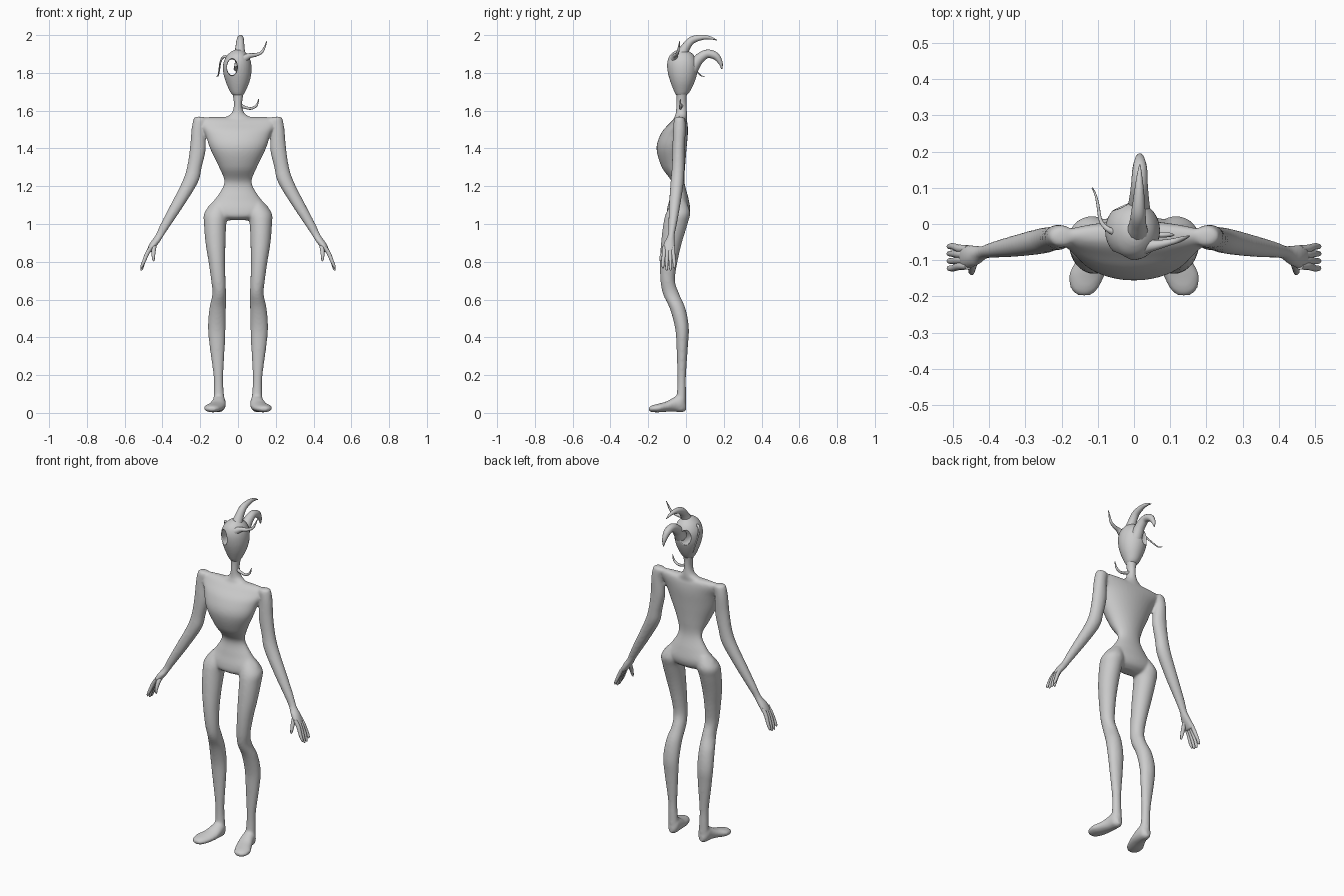
import bpy, bmesh, math
from mathutils import Vector


def smooth_rows(rows, steps=5):
    """Catmull-Rom resampling of the section rows."""
    out, n = [], len(rows)
    for i in range(n - 1):
        p = [rows[max(i - 1, 0)], rows[i], rows[i + 1], rows[min(i + 2, n - 1)]]
        for k in range(steps):
            t = k / steps
            out.append([0.5 * (2 * b + (c - a) * t + (2 * a - 5 * b + 4 * c - d) * t * t
                               + (3 * b - a - 3 * c + d) * t ** 3) for a, b, c, d in zip(*p)])
    return out + [list(rows[-1])]


def loft(bm, rows, side=1, along_y=False, seg=28):
    """Rows: (z, x min, x max, y min, y max), or (y, x min, x max, z min, z max)."""
    rings = []
    for s, x0, x1, v0, v1 in smooth_rows(rows):
        ring = []
        for k in range(seg):
            a = math.tau * k / seg
            x = side * ((x0 + x1) / 2 + (x1 - x0) / 2 * math.cos(a))
            v = (v0 + v1) / 2 + (v1 - v0) / 2 * math.sin(a)
            ring.append(bm.verts.new((x, s, v) if along_y else (x, v, s)))
        rings.append(ring)
    faces = [bm.faces.new(rings[0]), bm.faces.new(rings[-1])]
    for r, q in zip(rings, rings[1:]):
        for k in range(seg):
            j = (k + 1) % seg
            faces.append(bm.faces.new((r[k], r[j], q[j], q[k])))
    bmesh.ops.recalc_face_normals(bm, faces=faces)


def finish(bm, name, voxel=None, smooth=6):
    me = bpy.data.meshes.new(name)
    bm.to_mesh(me)
    bm.free()
    me.polygons.foreach_set("use_smooth", [True] * len(me.polygons))
    ob = bpy.data.objects.new(name, me)
    bpy.context.collection.objects.link(ob)
    if voxel:
        r = ob.modifiers.new("fuse", 'REMESH')
        r.mode, r.voxel_size, r.use_smooth_shade = 'VOXEL', voxel, True
        s = ob.modifiers.new("soften", 'SMOOTH')
        s.factor, s.iterations = 0.5, smooth
    return ob


def tube(name, pts, side=1):
    """Tapered tube through (x, y, z, radius) points."""
    cu = bpy.data.curves.new(name, 'CURVE')
    cu.dimensions, cu.bevel_depth, cu.bevel_resolution = '3D', 1.0, 4
    cu.use_fill_caps = True
    rows = smooth_rows(pts, 8)
    sp = cu.splines.new('POLY')
    sp.points.add(len(rows) - 1)
    for p, (x, y, z, r) in zip(sp.points, rows):
        p.co, p.radius = (side * x, y, z, 1), max(r, 0.001)
    sp.use_smooth = True
    ob = bpy.data.objects.new(name, cu)
    bpy.context.collection.objects.link(ob)


# Body: torso, neck, arms, legs and feet fused into one skin
torso = [(1.02, -.06, .06, -.07, -.02), (1.04, -.13, .13, -.10, .01), (1.08, -.165, .165, -.10, .022),
         (1.14, -.115, .115, -.085, .012), (1.22, -.073, .073, -.075, -.008), (1.3, -.10, .10, -.128, -.005),
         (1.4, -.148, .148, -.156, .003), (1.48, -.175, .175, -.132, .01), (1.53, -.205, .205, -.09, .008),
         (1.555, -.21, .21, -.065, 0), (1.566, -.17, .17, -.045, -.015)]
neck = [(1.5, -.10, .10, -.08, .0), (1.555, -.08, .08, -.065, .005), (1.585, -.036, .036, -.055, .006),
        (1.63, -.022, .022, -.052, .003), (1.68, -.028, .028, -.05, .005), (1.74, -.04, .04, -.06, .02)]
arm = [(1.568, .19, .225, -.05, -.02), (1.555, .165, .236, -.063, -.005), (1.5, .175, .246, -.068, -.002),
       (1.4, .17, .255, -.072, -.006), (1.3, .192, .27, -.075, -.008), (1.22, .212, .297, -.082, -.012),
       (1.1, .285, .358, -.09, -.03), (1.0, .352, .41, -.093, -.048), (.94, .392, .438, -.097, -.06),
       (.90, .418, .466, -.118, -.058), (.865, .446, .482, -.124, -.056), (.85, .458, .484, -.12, -.06)]
leg = [(1.12, .06, .13, -.07, .0), (1.06, .052, .178, -.105, .022), (1.0, .062, .18, -.12, .008),
       (.9, .066, .172, -.132, -.022), (.8, .068, .156, -.138, -.045), (.7, .066, .142, -.135, -.058),
       (.63, .063, .136, -.122, -.036), (.55, .064, .152, -.085, -.002), (.45, .066, .159, -.058, .015),
       (.35, .07, .15, -.05, .01), (.2, .078, .13, -.046, 0), (.12, .076, .128, -.047, .0),
       (.05, .07, .13, -.055, 0), (.015, .072, .128, -.05, -.005)]
foot = [(.0, .085, .115, .012, .05), (-.02, .068, .132, .003, .10), (-.06, .064, .142, .006, .085),
        (-.10, .068, .16, .006, .062), (-.14, .08, .18, .003, .05), (-.18, .10, .174, .004, .04),
        (-.197, .12, .155, .012, .03)]
bm = bmesh.new()
loft(bm, torso, seg=40)
loft(bm, neck)
for s in (1, -1):
    loft(bm, arm, s)
    loft(bm, leg, s)
    loft(bm, foot, s, along_y=True)
finish(bm, "body", 0.007)

# Head with an eye hole running right through it
head = [(1.68, -.026, .026, -.05, .0), (1.70, -.042, .038, -.062, .02), (1.75, -.064, .06, -.082, .045),
        (1.8, -.078, .071, -.096, .06), (1.85, -.078, .07, -.1, .062), (1.89, -.06, .056, -.088, .045),
        (1.915, -.032, .032, -.06, .015), (1.925, -.008, .008, -.03, -.015)]
bm = bmesh.new()
loft(bm, head)
skull = finish(bm, "head", 0.006, 3)
bm = bmesh.new()
loft(bm, [(-.15, -.062, 0, 1.778, 1.885), (-.08, -.059, -.004, 1.785, 1.875),
          (0, -.058, -.005, 1.788, 1.872), (.12, -.06, .0, 1.785, 1.875)], along_y=True)
cutter = finish(bm, "eye_cutter")
cutter.hide_render = True
cutter.hide_set(True)
cut = skull.modifiers.new("eye_hole", 'BOOLEAN')
cut.operation, cut.object, cut.solver = 'DIFFERENCE', cutter, 'EXACT'

# Horns curling backwards
tube("top_horn", [(.008, -.03, 1.88, .036), (.01, -.005, 1.93, .025), (.012, .03, 1.972, .02),
                  (.014, .085, 1.988, .014), (.015, .13, 1.985, .008), (.016, .163, 1.973, .002)])
tube("rear_horn", [(.012, .03, 1.82, .035), (.014, .065, 1.87, .028), (.015, .11, 1.9, .023),
                   (.016, .155, 1.89, .02), (.016, .182, 1.855, .012), (.016, .19, 1.82, .003)])

# Thin feelers on the head and neck
tube("right_feeler", [(.03, -.06, 1.875, .024), (.06, -.058, 1.89, .014), (.10, -.05, 1.897, .009),
                      (.13, -.042, 1.915, .007), (.153, -.033, 1.968, .002)])
tube("left_feeler", [(-.05, -.025, 1.88, .01), (-.075, -.012, 1.885, .007), (-.092, .01, 1.86, .005),
                     (-.1, .055, 1.81, .004), (-.106, .08, 1.785, .003), (-.115, .1, 1.782, .002)])
tube("neck_feeler", [(.01, -.025, 1.63, .012), (.035, -.028, 1.618, .008), (.07, -.03, 1.612, .007),
                     (.098, -.03, 1.628, .006), (.11, -.03, 1.662, .002)])

# Fingers and thumbs
for s, label in ((1, "left"), (-1, "right")):
    for i in range(4):
        y = -.068 - i * .016
        yt = -.062 - i * .02
        tip = .765 - .012 * (i in (1, 2))
        tube(f"{label}_finger_{i + 1}", [(.458, y, .88, .01), (.48, y, .845, .011), (.499, yt, .80, .009),
                                         (.51, yt, tip + .01, .007), (.512, yt, tip, .002)], s)
    tube(f"{label}_thumb", [(.442, -.09, .90, .014), (.446, -.115, .865, .012),
                            (.448, -.13, .83, .009), (.447, -.135, .81, .006), (.446, -.136, .803, .002)], s)
